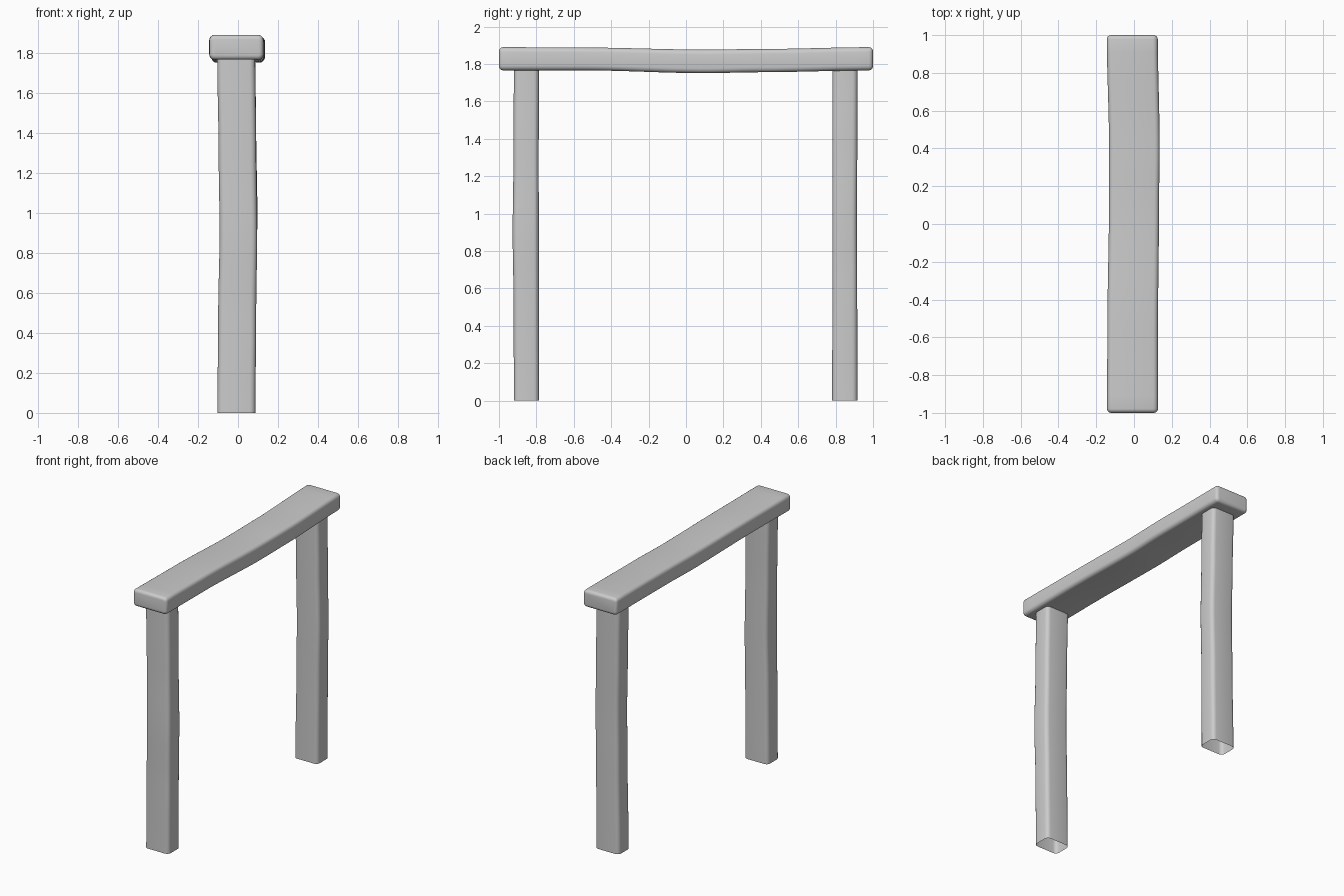
import bpy, bmesh, math

if "Cube" in bpy.data.objects:
    bpy.data.objects.remove(bpy.data.objects["Cube"])


def rounded_rect(w, h, r, seg=4):
    """Counter-clockwise outline of a rounded rectangle centred on the origin."""
    pts = []
    for k, (sx, sy) in enumerate(((1, 1), (-1, 1), (-1, -1), (1, -1))):
        for i in range(seg + 1):
            a = math.pi / 2 * (k + i / seg)
            pts.append((sx * (w / 2 - r) + r * math.cos(a),
                        sy * (h / 2 - r) + r * math.sin(a)))
    return pts


def ease(stations, t):
    """Smooth interpolation of (position, values...) stations."""
    for a, b in zip(stations, stations[1:]):
        if t <= b[0]:
            f = max(0.0, (t - a[0]) / (b[0] - a[0]))
            f = f * f * (3 - 2 * f)
            return [p + (q - p) * f for p, q in zip(a[1:], b[1:])]
    return stations[-1][1:]


def loft(name, rings, caps):
    """Skin a list of equal-length point rings."""
    bm = bmesh.new()
    loops = [[bm.verts.new(p) for p in ring] for ring in rings]
    n = len(loops[0])
    for a, b in zip(loops, loops[1:]):
        for i in range(n):
            j = (i + 1) % n
            bm.faces.new((a[i], a[j], b[j], b[i]))
    if caps:
        bm.faces.new(loops[0][::-1])
        bm.faces.new(loops[-1])
    bmesh.ops.recalc_face_normals(bm, faces=bm.faces)
    mesh = bpy.data.meshes.new(name)
    bm.to_mesh(mesh)
    bm.free()
    obj = bpy.data.objects.new(name, mesh)
    bpy.context.collection.objects.link(obj)
    bpy.ops.object.select_all(action='DESELECT')
    obj.select_set(True)
    bpy.context.view_layer.objects.active = obj
    bpy.ops.object.shade_smooth_by_angle(angle=math.radians(40))


# Posts: open-ended, slightly warped timbers (z, x offset, y offset, width, depth)
def post(name, stations):
    rings = []
    for k in range(25):
        z = 1.79 * k / 24
        dx, dy, w, d = ease(stations, z)
        rings.append([(x + dx, y + dy, z) for x, y in rounded_rect(w, d, 0.028)])
    loft(name, rings, caps=False)


post("front_post", [(0, -0.008, -0.853, 0.19, 0.135),
                    (0.5, -0.004, -0.854, 0.19, 0.135),
                    (0.9, 0.002, -0.857, 0.188, 0.14),
                    (1.3, -0.003, -0.855, 0.188, 0.135),
                    (1.79, -0.009, -0.853, 0.19, 0.135)])
post("back_post", [(0, -0.008, 0.849, 0.19, 0.135),
                   (0.6, -0.002, 0.849, 0.186, 0.133),
                   (1.0, 0.003, 0.848, 0.188, 0.132),
                   (1.4, -0.003, 0.849, 0.188, 0.134),
                   (1.79, -0.009, 0.85, 0.19, 0.135)])

# Lintel: sagging beam with rounded ends (y, x offset, z centre, width, height)
beam = [(-1, -0.008, 1.828, 0.27, 0.124),
        (-0.55, -0.007, 1.827, 0.268, 0.122),
        (0.1, 0.0, 1.814, 0.265, 0.126),
        (0.4, 0.002, 1.818, 0.268, 0.124),
        (1, -0.009, 1.828, 0.27, 0.124)]
R = 0.022
ends = [R * (1 - math.cos(math.pi / 8 * i)) for i in range(5)]
ys = [-1 + e for e in ends] + [-1 + R + (2 - 2 * R) * i / 28 for i in range(1, 28)]
ys += [1 - e for e in reversed(ends)]
rings = []
for y in ys:
    dx, zc, w, h = ease(beam, y)
    d = max(0.0, R - (1 - abs(y)))
    inset = R - math.sqrt(max(0.0, R * R - d * d))
    prof = rounded_rect(w - 2 * inset, h - 2 * inset, 0.026 - 0.8 * inset)
    rings.append([(x + dx, y, z + zc) for x, z in prof])
loft("lintel", rings, caps=True)
